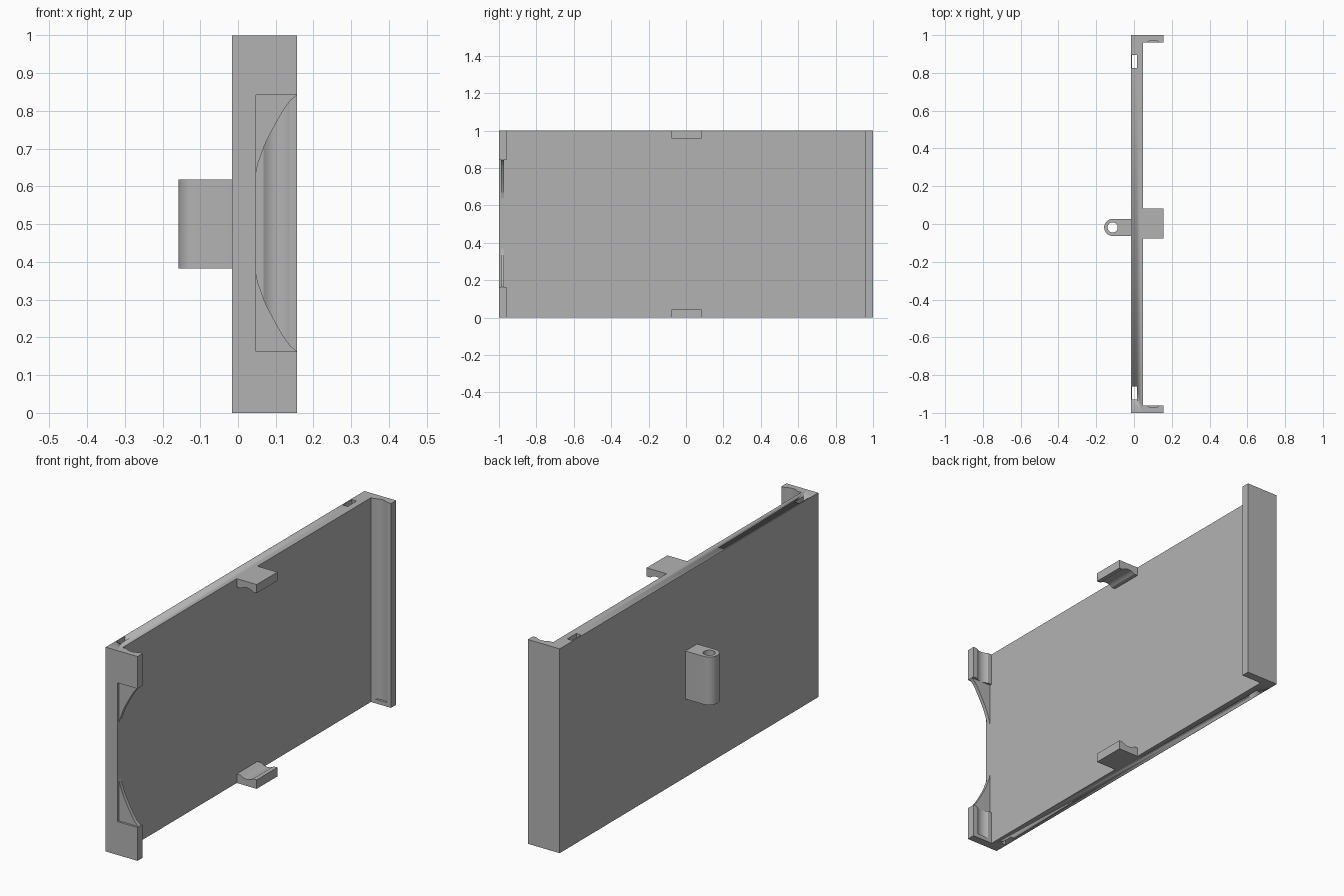
import bpy, bmesh, math

if "Cube" in bpy.data.objects:
    bpy.data.objects.remove(bpy.data.objects["Cube"])

grey = bpy.data.materials.new("light_grey")
grey.diffuse_color = (0.45, 0.45, 0.45, 1)
grey.use_nodes = True
grey.node_tree.nodes["Principled BSDF"].inputs["Base Color"].default_value = grey.diffuse_color


def prism(name, pts, axis, lo, hi):
    """Extrude a 2D outline along z (outline in x,y) or y (outline in x,z)."""
    place = (lambda a, b, h: (a, b, h)) if axis == "z" else (lambda a, b, h: (a, h, b))
    bm = bmesh.new()
    base = bm.faces.new([bm.verts.new(place(a, b, lo)) for a, b in pts])
    out = bmesh.ops.extrude_face_region(bm, geom=[base])
    top = [v for v in out["geom"] if isinstance(v, bmesh.types.BMVert)]
    bmesh.ops.translate(bm, verts=top, vec=place(0, 0, hi - lo))
    bmesh.ops.recalc_face_normals(bm, faces=bm.faces)
    me = bpy.data.meshes.new(name)
    bm.to_mesh(me)
    bm.free()
    me.materials.append(grey)
    ob = bpy.data.objects.new(name, me)
    bpy.context.collection.objects.link(ob)
    bpy.ops.object.select_all(action="DESELECT")
    ob.select_set(True)
    bpy.context.view_layer.objects.active = ob
    bpy.ops.object.shade_smooth_by_angle(angle=math.radians(30))
    return ob


def rect(a0, a1, b0, b1):
    return [(a0, b0), (a1, b0), (a1, b1), (a0, b1)]


def cut(target, cutter):
    cutter.hide_render = True
    cutter.hide_viewport = True
    mod = target.modifiers.new("cut", "BOOLEAN")
    mod.operation = "DIFFERENCE"
    mod.solver = "EXACT"
    mod.object = cutter


def arc(cx, cy, r, a0, a1, n):
    return [(cx + r * math.cos(math.radians(a0 + (a1 - a0) * i / n)),
             cy + r * math.sin(math.radians(a0 + (a1 - a0) * i / n))) for i in range(n + 1)]


X0, X1, X2 = -0.016, 0.048, 0.156   # back of plate, face of plate, rim edge


def grooved(outer, inner):
    """Bar outline with a shallow round groove on its inner side."""
    g0, g1, depth, n = 0.068, 0.136, 0.012, 10
    s = 1 if outer > inner else -1
    half = (g1 - g0) / 2
    r = (half * half + depth * depth) / (2 * depth)
    mid = (g0 + g1) / 2
    groove = []
    for i in range(n + 1):
        x = g0 + (g1 - g0) * i / n
        groove.append((x, inner + s * (math.sqrt(r * r - (x - mid) ** 2) - (r - depth))))
    return [(X1, outer), (X1, inner)] + groove + [(X2, inner), (X2, outer)]


# Back plate with two through slots
plate = prism("back_plate", rect(X0, X1, -1, 1), "z", 0, 1)
for i, (y0, y1) in enumerate([(-0.93, -0.86), (0.825, 0.895)]):
    cut(plate, prism(f"slot_cutter_{i}", rect(-0.01, 0.016, y0, y1), "z", -0.1, 1.1))

# Far rail, grooved above a closed bottom lip
prism("far_rail", grooved(1, 0.96), "z", 0.02, 1)
prism("far_rail_lip", rect(X1, X2, 0.96, 1), "z", 0, 0.02)

# Near rail in two pieces, open in the middle
prism("near_rail_upper", grooved(-1, -0.96), "z", 0.842, 1)
prism("near_rail_lower", grooved(-1, -0.96), "z", 0.02, 0.163)
prism("near_rail_lip", rect(X1, X2, -1, -0.96), "z", 0, 0.02)

# Thin curved webs bracing the opening
curve = [(0.156, 0.163), (0.138, 0.178), (0.122, 0.2), (0.104, 0.231), (0.086, 0.264),
         (0.076, 0.283), (0.068, 0.302), (0.06, 0.325), (0.053, 0.343), (X1, 0.368)]
web = [(X1, 0.163)] + curve
prism("web_lower", web, "y", -0.99, -0.972)
prism("web_upper", [(x, 1.005 - z) for x, z in web], "y", -0.99, -0.972)

# Grooved clips at the middle of the long edges
prism("clip_top", grooved(1, 0.958), "y", -0.078, 0.082)
prism("clip_bottom", grooved(0, 0.044), "y", -0.078, 0.082)

# Hinge knuckle with pin hole
hx, hy, hr = -0.113, -0.018, 0.045
knuckle = prism("hinge_knuckle",
                [(X0, hy + hr)] + arc(hx, hy, hr, 90, 270, 20) + [(X0, hy - hr)],
                "z", 0.383, 0.618)
cut(knuckle, prism("pin_hole_cutter", arc(hx, hy, 0.027, 0, 348.75, 31), "z", 0.3, 0.7))
